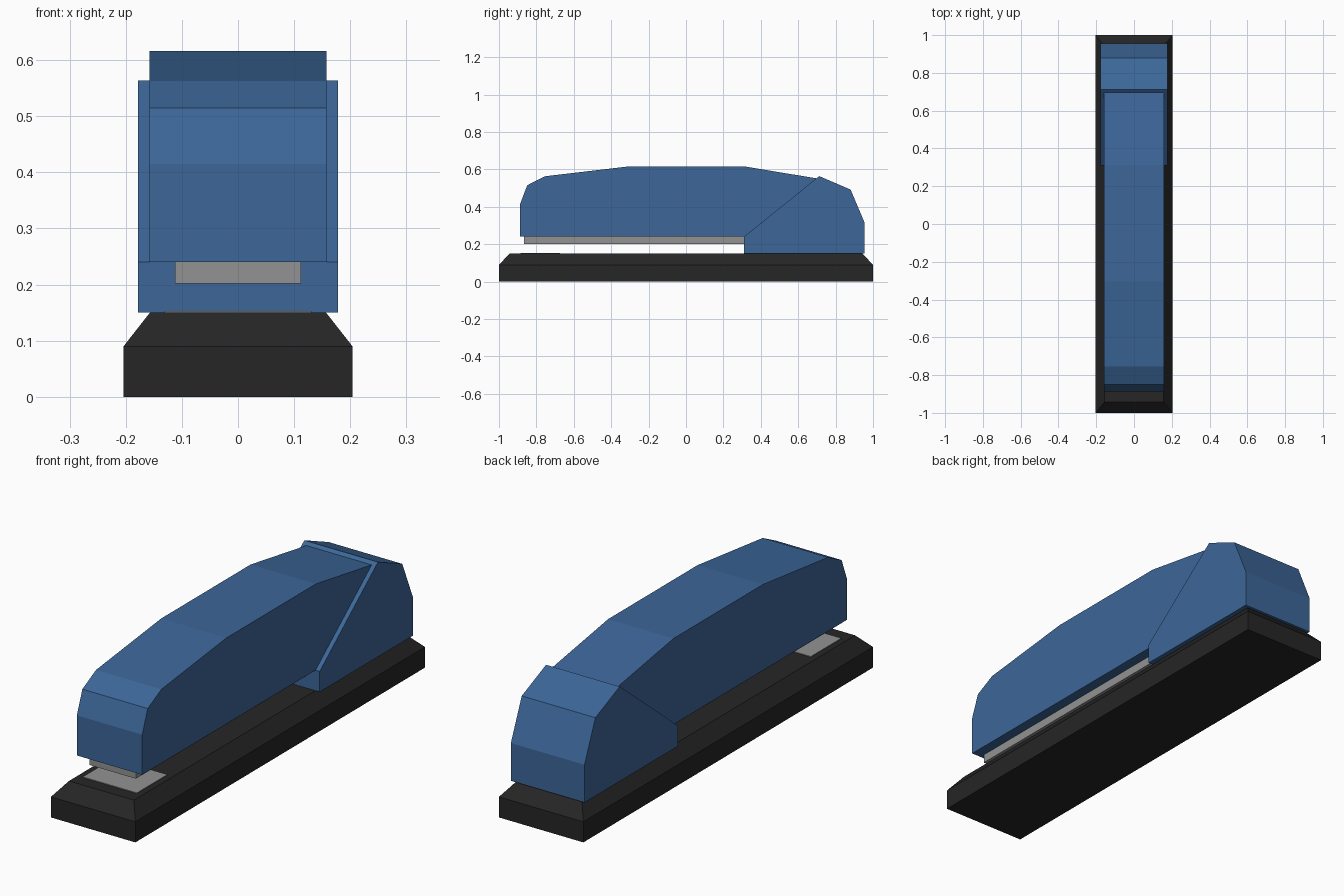
import bpy
import bmesh

if "Cube" in bpy.data.objects:
    bpy.data.objects.remove(bpy.data.objects["Cube"])


def material(name, rgb):
    m = bpy.data.materials.new(name)
    m.diffuse_color = (*rgb, 1.0)
    m.use_nodes = True
    m.node_tree.nodes["Principled BSDF"].inputs["Base Color"].default_value = m.diffuse_color
    return m


BLUE = material("blue_plastic", (0.045, 0.133, 0.314))
BLACK = material("black_rubber", (0.019, 0.019, 0.019))
GRAY = material("gray_metal", (0.29, 0.29, 0.29))


def finish(name, bm, mat):
    bmesh.ops.recalc_face_normals(bm, faces=bm.faces)
    mesh = bpy.data.meshes.new(name)
    bm.to_mesh(mesh)
    bm.free()
    mesh.materials.append(mat)
    obj = bpy.data.objects.new(name, mesh)
    bpy.context.collection.objects.link(obj)
    return obj


def side_profile(name, points, half_width, mat):
    """Extrude a (y, z) side outline symmetrically across x."""
    bm = bmesh.new()
    face = bm.faces.new([bm.verts.new((-half_width, y, z)) for y, z in points])
    new = bmesh.ops.extrude_face_region(bm, geom=[face])["geom"]
    verts = [v for v in new if isinstance(v, bmesh.types.BMVert)]
    bmesh.ops.translate(bm, verts=verts, vec=(2 * half_width, 0, 0))
    return finish(name, bm, mat)


def box_outline(y0, y1, z0, z1):
    return [(y0, z0), (y1, z0), (y1, z1), (y0, z1)]


def stacked_rects(name, levels, mat):
    """Loft rectangles given as (half x, half y, z)."""
    bm = bmesh.new()
    rings = [[bm.verts.new((sx * hx, sy * hy, z))
              for sx, sy in ((-1, -1), (1, -1), (1, 1), (-1, 1))]
             for hx, hy, z in levels]
    bm.faces.new(rings[0])
    bm.faces.new(rings[-1])
    for a, b in zip(rings, rings[1:]):
        for i in range(4):
            j = (i + 1) % 4
            bm.faces.new((a[i], a[j], b[j], b[i]))
    return finish(name, bm, mat)


# Base with sloped upper edge
stacked_rects("base", [(0.204, 1.0, 0.0), (0.204, 1.0, 0.09), (0.157, 0.943, 0.15)], BLACK)

# Thin plate on the base under the front of the arm
side_profile("anvil_plate", box_outline(-0.885, -0.675, 0.148, 0.153), 0.131, GRAY)

# Staple rail below the arm
side_profile("staple_rail", box_outline(-0.865, 0.33, 0.202, 0.241), 0.112, GRAY)

# Long upper arm, its rear end tucked inside the hinge cover
side_profile("upper_arm", [
    (-0.887, 0.24), (-0.887, 0.415), (-0.849, 0.515), (-0.755, 0.563), (-0.305, 0.616),
    (0.312, 0.616), (0.71, 0.55), (0.71, 0.24)], 0.158, BLUE)

# Wider hinge cover at the rear
side_profile("hinge_cover", [
    (0.31, 0.15), (0.31, 0.24), (0.712, 0.564), (0.88, 0.492), (0.955, 0.315),
    (0.955, 0.15)], 0.178, BLUE)
